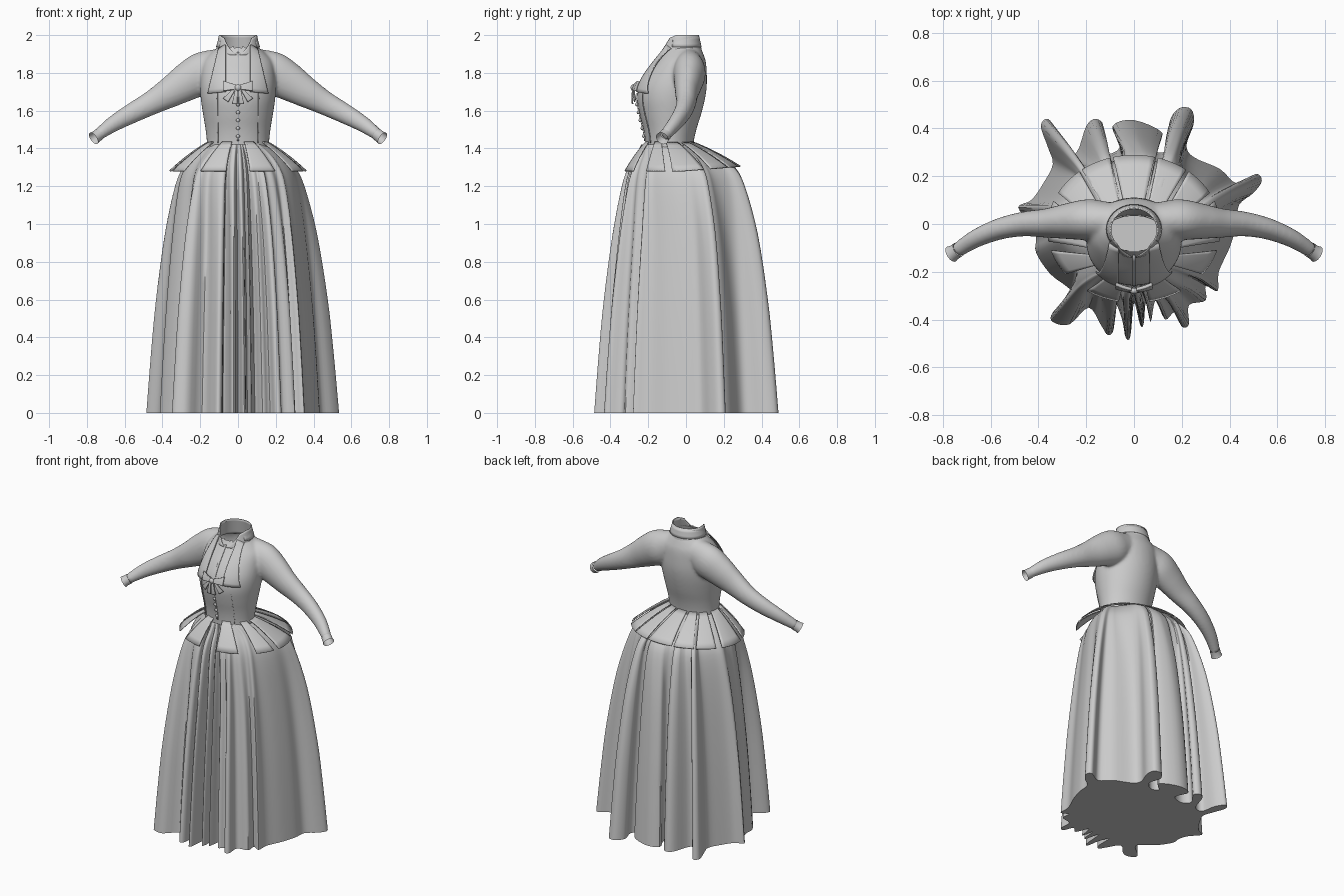
import bpy, bmesh, math
from mathutils import Vector

if "Cube" in bpy.data.objects:
    bpy.data.objects.remove(bpy.data.objects["Cube"])

def spline(pts, steps, closed=False):
    """Catmull-Rom resampling of a list of tuples."""
    n, out = len(pts), []
    for i in range(n if closed else n - 1):
        idx = [i - 1, i, i + 1, i + 2]
        idx = [j % n for j in idx] if closed else [min(max(j, 0), n - 1) for j in idx]
        a, b, c, d = (pts[j] for j in idx)
        for t in (k/steps for k in range(steps)):
            out.append(tuple(0.5*(2*q + (r - p)*t + (2*p - 5*q + 4*r - s)*t*t
                                  + (3*q - p - 3*r + s)*t**3)
                             for p, q, r, s in zip(a, b, c, d)))
    return out if closed else out + [tuple(pts[-1])]

def smooth(ob, angle=50):
    bpy.ops.object.select_all(action='DESELECT')
    ob.select_set(True)
    bpy.context.view_layer.objects.active = ob
    bpy.ops.object.shade_smooth_by_angle(angle=math.radians(angle))

def loft(name, rings, closed=True, caps=(), thick=0):
    """Skin a list of equal-length point rows; caps lists the rows to fill."""
    bm, n = bmesh.new(), len(rings[0])
    vs = [[bm.verts.new(p) for p in r] for r in rings]
    for a, b in zip(vs, vs[1:]):
        for j in range(n if closed else n - 1):
            k = (j + 1) % n
            bm.faces.new((a[j], a[k], b[k], b[j]))
    for r in caps:
        bm.faces.new(vs[r])
    bmesh.ops.recalc_face_normals(bm, faces=bm.faces)
    me = bpy.data.meshes.new(name)
    bm.to_mesh(me)
    bm.free()
    ob = bpy.data.objects.new(name, me)
    bpy.context.collection.objects.link(ob)
    smooth(ob)
    if thick:
        m = ob.modifiers.new("thickness", 'SOLIDIFY')
        m.thickness, m.offset = thick, 0
    return ob

def patch(name, a, b, c, d, on, n=8, thick=0.006):
    """Four-cornered cloth piece; 'on' maps each (x, z) to a 3D point."""
    a, b, c, d = map(Vector, (a, b, c, d))
    rows = [[on(*(a.lerp(b, u/n)).lerp(d.lerp(c, u/n), v/n)) for u in range(n + 1)]
            for v in range(n + 1)]
    loft(name, rows, closed=False, thick=thick)

# Skirt: hem outline with folds, counter-clockwise from the left side
hem = [(-.41, -.06), (-.41, -.12), (-.35, -.21), (-.26, -.29), (-.34, -.37), (-.34, -.41),
       (-.27, -.42), (-.19, -.35), (-.14, -.42), (-.11, -.465), (-.085, -.44), (-.08, -.33),
       (-.05, -.40), (-.035, -.475), (-.015, -.47), (0, -.33), (.025, -.42), (.04, -.42),
       (.05, -.33), (.07, -.41), (.09, -.32), (.13, -.40), (.17, -.37), (.20, -.43),
       (.23, -.42), (.23, -.34), (.30, -.32), (.30, -.26), (.35, -.28), (.355, -.20),
       (.40, -.10), (.43, 0), (.44, .08), (.50, .13), (.535, .18), (.51, .21), (.43, .17),
       (.36, .23), (.25, .28), (.22, .33), (.25, .42), (.24, .48), (.19, .485), (.15, .43),
       (.17, .35), (.12, .30), (.07, .32), (.12, .38), (0, .435), (-.09, .41), (-.06, .32),
       (-.13, .29), (-.18, .33), (-.13, .41), (-.16, .44), (-.20, .41), (-.24, .30),
       (-.30, .29), (-.32, .38), (-.36, .44), (-.39, .41), (-.36, .32), (-.34, .25),
       (-.38, .17), (-.43, .10), (-.485, .07), (-.43, .0)]
outline = spline(hem, 4, closed=True)
angles = [math.atan2(y, x) for x, y in outline]
angles = sorted(t if t < 3.1 else t - 2*math.pi for t in angles)
# height, scale, fold depth, y shift
levels = spline([(0, 1, 1, 0), (.3, .955, .96, 0), (.6, .90, .91, 0), (.95, .81, .76, 0),
                 (1.2, .71, .50, -.005), (1.3, .62, .38, -.015), (1.37, .48, .28, -.04),
                 (1.42, .32, .1, -.09)], 4)
loft("skirt", [[(s*(f*x + (1 - f)*.47*math.cos(t)), s*(f*y + (1 - f)*.46*math.sin(t)) + dy, z)
                for (x, y), t in zip(outline, angles)] for z, s, f, dy in levels], caps=[0])

# Bodice: height, half width, front y, back y
body = spline([(1.37, .168, -.215, .035), (1.43, .165, -.215, .04), (1.50, .172, -.225, .055),
               (1.58, .185, -.245, .08), (1.66, .197, -.258, .10), (1.73, .20, -.248, .11),
               (1.80, .195, -.21, .11), (1.86, .183, -.165, .105), (1.90, .15, -.135, .092),
               (1.93, .115, -.118, .08), (1.95, .098, -.11, .07)], 4)
turn = [j*math.pi/24 for j in range(48)]
bodice = loft("bodice", [[(w*math.cos(t), (f + b)/2 + (b - f)/2*math.sin(t), z) for t in turn]
                         for z, w, f, b in body], caps=[0, -1])

def on_front(off):
    """Map (x, z) to a point lying 'off' in front of the bodice."""
    def fn(x, z):
        z0 = min(max(z, body[0][0]), body[-1][0] - 1e-4)
        i = max(k for k in range(len(body) - 1) if body[k][0] <= z0)
        p, q = body[i], body[i + 1]
        t = (z0 - p[0])/(q[0] - p[0])
        w, f, b = (p[k] + (q[k] - p[k])*t for k in (1, 2, 3))
        r = math.sqrt(max(0, 1 - min(1, abs(x)/w)**2))
        return (x, (f + b)/2 - (b - f)/2*r - off, z)
    return fn

def tube(name, path, side, caps=()):
    """Sleeve along centre points with vertical and depth radii."""
    rings = []
    for i, (x, y, z, rv, rd) in enumerate(path):
        a, b = path[max(i - 1, 0)], path[min(i + 1, len(path) - 1)]
        tan = (Vector(b[:3]) - Vector(a[:3])).normalized()
        depth = Vector((0, 1, 0))
        depth = (depth - tan*depth.dot(tan)).normalized()
        up = depth.cross(tan)
        ring = [Vector((x, y, z)) + up*rv*math.cos(t) + depth*rd*math.sin(t) for t in turn[::2]]
        rings.append([(side*p.x, p.y, p.z) for p in ring])
    return loft(name, rings, caps=caps)

# Sleeves and flared cuffs
path = spline([(.05, .015, 1.845, .088, .07), (.12, .016, 1.825, .101, .078),
               (.19, .018, 1.797, .112, .086), (.27, .012, 1.752, .101, .076),
               (.36, .004, 1.697, .082, .062), (.46, 0, 1.64, .064, .052),
               (.56, -.02, 1.587, .054, .045), (.66, -.06, 1.53, .043, .038),
               (.74, -.11, 1.472, .031, .031)], 4)
cuff = [(.735, -.107, 1.475, .032, .032), (.755, -.12, 1.46, .032, .032),
        (.765, -.126, 1.453, .036, .036)]
sleeves = [tube("sleeve", path, s, [0, -1]) for s in (1, -1)]
for s, label in ((1, "right"), (-1, "left")):
    tube(label + "_cuff", cuff, s)

# Blend bodice and sleeves into one cloth, then open neck and waist
smooth(bodice)
for ob in sleeves:
    ob.select_set(True)
bpy.ops.object.join()
m = bodice.modifiers.new("blend", 'REMESH')
m.mode, m.voxel_size = 'VOXEL', .009
m = bodice.modifiers.new("soften", 'SMOOTH')
m.factor, m.iterations = .5, 9
for name in ("blend", "soften"):
    bpy.ops.object.modifier_apply(modifier=name)
bm = bmesh.new()
bm.from_mesh(bodice.data)
ends = [f for f in bm.faces if not 1.385 < f.calc_center_median().z < 1.935]
bmesh.ops.delete(bm, geom=ends, context='FACES')
bm.to_mesh(bodice.data)
bm.free()
smooth(bodice, 60)

# Standing collar, open in a V at the front
rows = []
for u in (v/8 for v in range(9)):
    row, gap = [], 3 + 44*u
    w, f, b = .118 - .02*u, -.138 + .025*u, .085 - .02*u
    for j in range(41):
        t = math.radians(-90 + gap + (360 - 2*gap)*j/40)
        y = (f + b)/2 + (b - f)/2*math.sin(t)
        row.append((w*math.cos(t), y, 1.895 + (.105 - max(0, -.05 - y)*.45)*u))
    rows.append(row)
loft("collar", rows, closed=False, thick=.006)

# Folded collar band hanging over the neck base
fold = [math.radians(-30 + 240*j/32) for j in range(33)]
loft("collar_fold", [[((.098 + .016*v)*math.cos(t), -.022 + (.090 + .012*v)*math.sin(t),
                       1.992 - .055*v) for t in fold] for v in (0, .3, .7, 1)],
     closed=False, thick=.005)

# Lapels, bodice seams, bow loops and tails
patch("front_placket", (-.006, 1.91), (.006, 1.91), (.006, 1.44), (-.006, 1.44),
      on_front(.003), 14, .004)
for s, label in ((1, "right"), (-1, "left")):
    for part, a, b, c, d, off, thick in (
            ("lapel", (.065, 1.95), (.103, 1.93), (.16, 1.69), (.065, 1.70), .016, .006),
            ("seam", (.108, 1.70), (.112, 1.70), (.108, 1.43), (.104, 1.43), .003, .004),
            ("bow_loop", (.01, 1.735), (.075, 1.755), (.075, 1.705), (.01, 1.712), .026, .014),
            ("outer_tail", (.012, 1.715), (.022, 1.72), (.078, 1.665), (.052, 1.645), .022, .006),
            ("inner_tail", (.003, 1.715), (.014, 1.715), (.032, 1.635), (.004, 1.635), .028, .006)):
        corners = [(s*x, z) for x, z in (a, b, c, d)]
        patch(label + "_" + part, *corners, on_front(off), 12, thick)

# Bow knot and front buttons
for name, z, r, off in [("bow_knot", 1.722, .017, .03)] + [
        ("button", 1.465 + .042*k, .010, .006) for k in range(5)]:
    bpy.ops.mesh.primitive_uv_sphere_add(segments=16, ring_count=10, radius=r,
                                         location=on_front(off)(0, z))
    bpy.context.object.name, bpy.context.object.scale = name, (1, .75, 1)
    smooth(bpy.context.object, 60)

def tab(name, a0, a1):
    """Peplum tab between two outer angles in degrees."""
    rows, mid = [], (a0 + a1)/2
    for u in (v/6 for v in range(7)):
        row = []
        for j in range(9):
            t = math.radians(mid + (a0 + (a1 - a0)*j/8 - mid)*(.85 + .15*u))
            c, s = math.cos(t), math.sin(t)
            row.append(((.158 + .204*u)*c, -.09 + .07*u + (.125 + .183*u)*s,
                        1.435 - (.155 - .025*max(0, s))*(.75*u + .25*u*u)))
        rows.append(row)
    loft(name, rows, closed=False, thick=.006)

# Peplum
tab("back_centre_tab", 76, 104)
for label, a0, a1 in (("back_tab", 53, 74), ("back_side_tab", 29, 51), ("side_tab", -10, 22),
                      ("front_side_tab", -38, -17), ("front_tab", -80, -57)):
    tab("right_" + label, a0, a1)
    tab("left_" + label, 180 - a1, 180 - a0)
